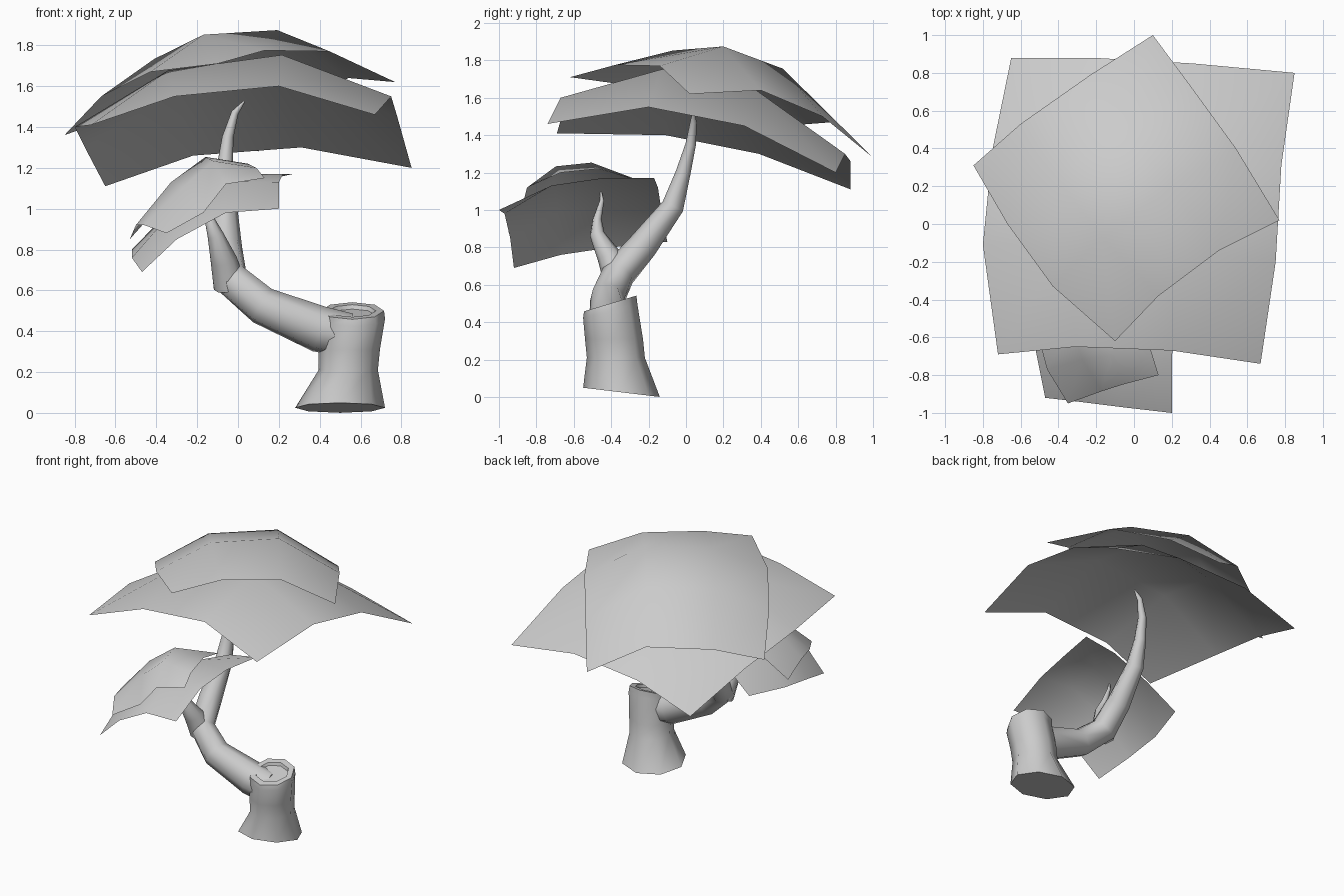
import bpy, math
from mathutils import Vector


def make_object(name, verts, faces, angle=50):
    mesh = bpy.data.meshes.new(name)
    mesh.from_pydata([tuple(v) for v in verts], [], faces)
    mesh.validate()
    obj = bpy.data.objects.new(name, mesh)
    bpy.context.collection.objects.link(obj)
    bpy.ops.object.select_all(action='DESELECT')
    bpy.context.view_layer.objects.active = obj
    obj.select_set(True)
    bpy.ops.object.shade_smooth_by_angle(angle=math.radians(angle))
    return obj


def loft(name, rings):
    # skin equal-sized rings and cap both ends
    n = len(rings[0])
    verts = [v for r in rings for v in r]
    faces = [(i * n + j, i * n + (j + 1) % n, (i + 1) * n + (j + 1) % n, (i + 1) * n + j)
             for i in range(len(rings) - 1) for j in range(n)]
    faces.append(tuple(reversed(range(n))))
    faces.append(tuple(range(len(verts) - n, len(verts))))
    return make_object(name, verts, faces)


def branch(name, path, sides=8):
    # tapered tube through (x, y, z, radius) points
    pts = [Vector(p[:3]) for p in path]
    rings, side = [], Vector((0, 1, 0)) if abs((pts[1] - pts[0]).x) > 0.2 else Vector((1, 0, 0))
    for i, p in enumerate(pts):
        a = (p - pts[i - 1]).normalized() if i else Vector()
        b = (pts[i + 1] - p).normalized() if i < len(pts) - 1 else Vector()
        t = (a + b).normalized()
        side = (side - t * side.dot(t)).normalized()
        up = t.cross(side)
        rings.append([p + path[i][3] * (side * math.cos(k) + up * math.sin(k))
                      for k in (2 * math.pi * j / sides for j in range(sides))])
    return loft(name, rings)


def leaf_sheet(name, front, right, back, left, lift):
    # 3 x 3 quad patch filled between four edge curves, middle raised by lift
    # front/back run left to right, left/right run front to back
    f, b = [Vector(p) for p in front], [Vector(p) for p in back]
    l = [f[0]] + [Vector(p) for p in left] + [b[0]]
    r = [f[3]] + [Vector(p) for p in right] + [b[3]]
    verts = []
    for j in range(4):
        for i in range(4):
            u, v = i / 3, j / 3
            p = (f[i] * (1 - v) + b[i] * v + l[j] * (1 - u) + r[j] * u
                 - (f[0] * (1 - u) + f[3] * u) * (1 - v) - (b[0] * (1 - u) + b[3] * u) * v)
            if i in (1, 2) and j in (1, 2):
                p.z += lift
            verts.append(p)
    faces = [(j * 4 + i, j * 4 + i + 1, j * 4 + i + 5, j * 4 + i + 4)
             for j in range(3) for i in range(3)]
    return make_object(name, verts, faces, 80)


# stump: flared foot, waist, slanted cut top with a slightly sunken face
stump = []
for cx, cy, z, rx, ry, slope in [
        (0.50, -0.345, 0.025, 0.22, 0.205, -0.12),
        (0.54, -0.375, 0.21, 0.145, 0.155, 0.0),
        (0.545, -0.385, 0.31, 0.15, 0.155, 0.0),
        (0.565, -0.405, 0.46, 0.155, 0.145, 0.25),
        (0.56, -0.405, 0.50, 0.155, 0.14, 0.30),
        (0.56, -0.405, 0.50, 0.115, 0.10, 0.30),
        (0.56, -0.405, 0.48, 0.11, 0.095, 0.30)]:
    stump.append([Vector((cx + rx * math.cos(a), cy + ry * math.sin(a), z + slope * ry * math.sin(a)))
                  for a in (2 * math.pi * k / 8 for k in range(8))])
loft("stump", stump)

# main limb bending off the stump, and a side shoot
branch("main_branch", [
    (0.54, -0.40, 0.38, 0.11), (0.40, -0.405, 0.41, 0.115), (0.12, -0.42, 0.525, 0.095),
    (-0.04, -0.36, 0.66, 0.09), (-0.06, -0.23, 0.81, 0.08), (-0.065, -0.07, 1.02, 0.06),
    (-0.065, -0.015, 1.2, 0.04), (-0.05, 0.025, 1.35, 0.028), (-0.015, 0.04, 1.47, 0.018),
    (0.03, 0.04, 1.525, 0.005)])
branch("side_shoot", [
    (-0.04, -0.36, 0.62, 0.08), (-0.07, -0.41, 0.75, 0.065), (-0.11, -0.475, 0.87, 0.04),
    (-0.14, -0.475, 0.95, 0.024), (-0.16, -0.45, 1.05, 0.012), (-0.17, -0.455, 1.10, 0.005)])

# big canopy: two crossed sheets
leaf_sheet("canopy_lower",
           [(-0.72, -0.69, 1.41), (-0.31, -0.65, 1.55), (0.20, -0.67, 1.60), (0.67, -0.74, 1.46)],
           [(0.75, -0.20, 1.55), (0.78, 0.31, 1.45)],
           [(-0.65, 0.88, 1.11), (-0.22, 0.88, 1.26), (0.31, 0.85, 1.30), (0.85, 0.80, 1.20)],
           [(-0.80, -0.11, 1.40), (-0.75, 0.39, 1.30)], 0.105)
leaf_sheet("canopy_upper",
           [(-0.10, -0.62, 1.71), (0.13, -0.38, 1.775), (0.45, -0.14, 1.77), (0.77, 0.02, 1.62)],
           [(0.54, 0.40, 1.64), (0.30, 0.73, 1.50)],
           [(-0.85, 0.31, 1.36), (-0.60, 0.53, 1.45), (-0.23, 0.79, 1.47), (0.10, 1.00, 1.28)],
           [(-0.43, -0.33, 1.67), (-0.67, 0.0, 1.55)], 0.09)

# small canopy: two crossed sheets over the side shoot
leaf_sheet("small_canopy_lower",
           [(-0.47, -0.92, 0.69), (-0.30, -0.94, 0.85), (-0.06, -0.97, 0.98), (0.20, -1.00, 1.00)],
           [(0.20, -0.72, 1.13), (0.22, -0.45, 1.17)],
           [(-0.44, -0.10, 0.83), (-0.22, -0.13, 0.99), (0.04, -0.15, 1.12), (0.27, -0.17, 1.17)],
           [(-0.52, -0.67, 0.76), (-0.52, -0.40, 0.80)], 0.05)
leaf_sheet("small_canopy_upper",
           [(-0.35, -0.95, 0.88), (-0.17, -0.885, 0.98), (-0.06, -0.85, 1.12), (0.13, -0.80, 1.15)],
           [(0.09, -0.67, 1.20), (0.05, -0.47, 1.22)],
           [(-0.53, -0.42, 0.85), (-0.38, -0.33, 1.02), (-0.20, -0.27, 1.13), (0.0, -0.23, 1.15)],
           [(-0.46, -0.77, 0.92), (-0.50, -0.62, 0.92)], 0.06)
